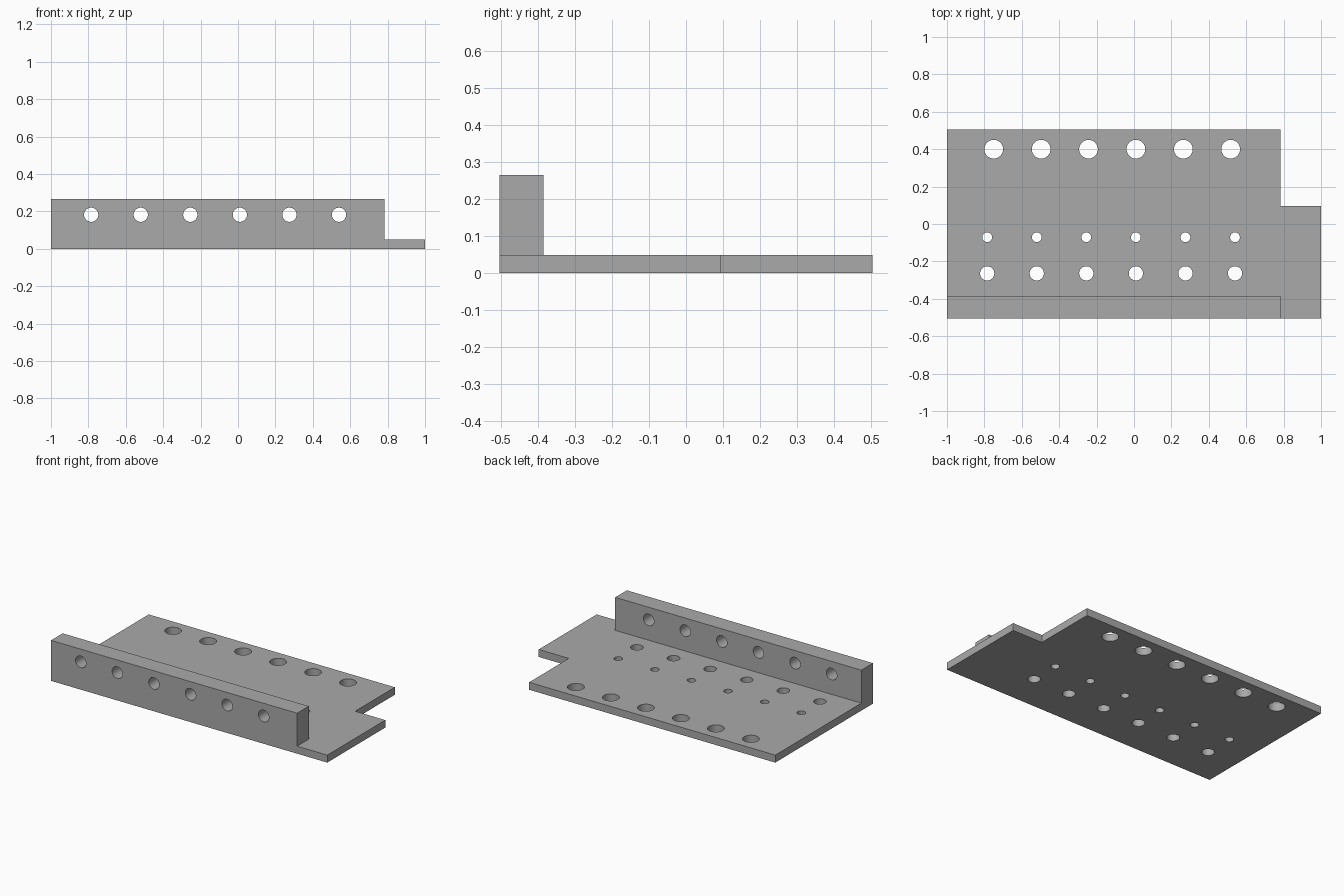
import bpy
import bmesh
from math import radians
from mathutils import Matrix, Vector

cube = bpy.data.objects.get("Cube")
if cube:
    bpy.data.objects.remove(cube, do_unlink=True)

grey = bpy.data.materials.new("grey metal")
grey.use_nodes = True
colour = (0.4, 0.4, 0.4, 1)
grey.diffuse_color = colour
grey.node_tree.nodes["Principled BSDF"].inputs["Base Color"].default_value = colour

THICK, HEIGHT, DEPTH = 0.049, 0.265, 0.505
WALL_BACK, WALL_END, NOTCH_Y = -0.385, 0.782, 0.095


def make_object(name, bm):
    mesh = bpy.data.meshes.new(name)
    bm.to_mesh(mesh)
    bm.free()
    mesh.materials.append(grey)
    obj = bpy.data.objects.new(name, mesh)
    bpy.context.scene.collection.objects.link(obj)
    return obj


def box(name, low, high):
    low, high = Vector(low), Vector(high)
    bm = bmesh.new()
    matrix = Matrix.Translation((low + high) / 2) @ Matrix.Diagonal((*(high - low), 1))
    bmesh.ops.create_cube(bm, size=1, matrix=matrix)
    return make_object(name, bm)


def hole_row(name, first, last, radius, y, z, turn=0):
    """Six evenly spaced cylinders along x."""
    bm = bmesh.new()
    for i in range(6):
        x = first + (last - first) * i / 5
        matrix = Matrix.Translation((x, y, z)) @ Matrix.Rotation(radians(turn), 4, "X")
        bmesh.ops.create_cone(bm, cap_ends=True, segments=48, radius1=radius,
                              radius2=radius, depth=0.4, matrix=matrix)
    return make_object(name, bm)


# Solid block, cut down to a plate with an upright front wall
bracket = box("bracket_plate", (-1, -DEPTH, 0), (1, DEPTH, HEIGHT))
cutters = [
    box("space_behind_wall", (-2, WALL_BACK, THICK), (2, 2, 1)),
    box("space_beside_wall", (WALL_END, -2, THICK), (2, 2, 1)),
    box("corner_notch", (WALL_END, NOTCH_Y, -1), (2, 2, 1)),
    # Rows of round holes through the plate and the wall
    hole_row("large_holes", -0.75, 0.517, 0.05, 0.4, 0),
    hole_row("small_holes", -0.785, 0.54, 0.026, -0.071, 0),
    hole_row("medium_holes", -0.785, 0.54, 0.038, -0.264, 0),
    hole_row("wall_holes", -0.785, 0.54, 0.038, -0.445, 0.182, turn=90),
]
for cutter in cutters:
    cut = bracket.modifiers.new(cutter.name, "BOOLEAN")
    cut.operation = "DIFFERENCE"
    cut.solver = "EXACT"
    cut.object = cutter
    cutter.hide_render = True

# Bake the cuts, then drop the cutters
bpy.context.view_layer.update()
result = bpy.data.meshes.new_from_object(
    bracket.evaluated_get(bpy.context.evaluated_depsgraph_get()))
bracket.modifiers.clear()
bracket.data = result
for cutter in cutters:
    bpy.data.objects.remove(cutter, do_unlink=True)

# Smooth hole walls, sharp edges everywhere else
bpy.ops.object.select_all(action="DESELECT")
bracket.select_set(True)
bpy.context.view_layer.objects.active = bracket
bpy.ops.object.shade_smooth_by_angle(angle=radians(30))
